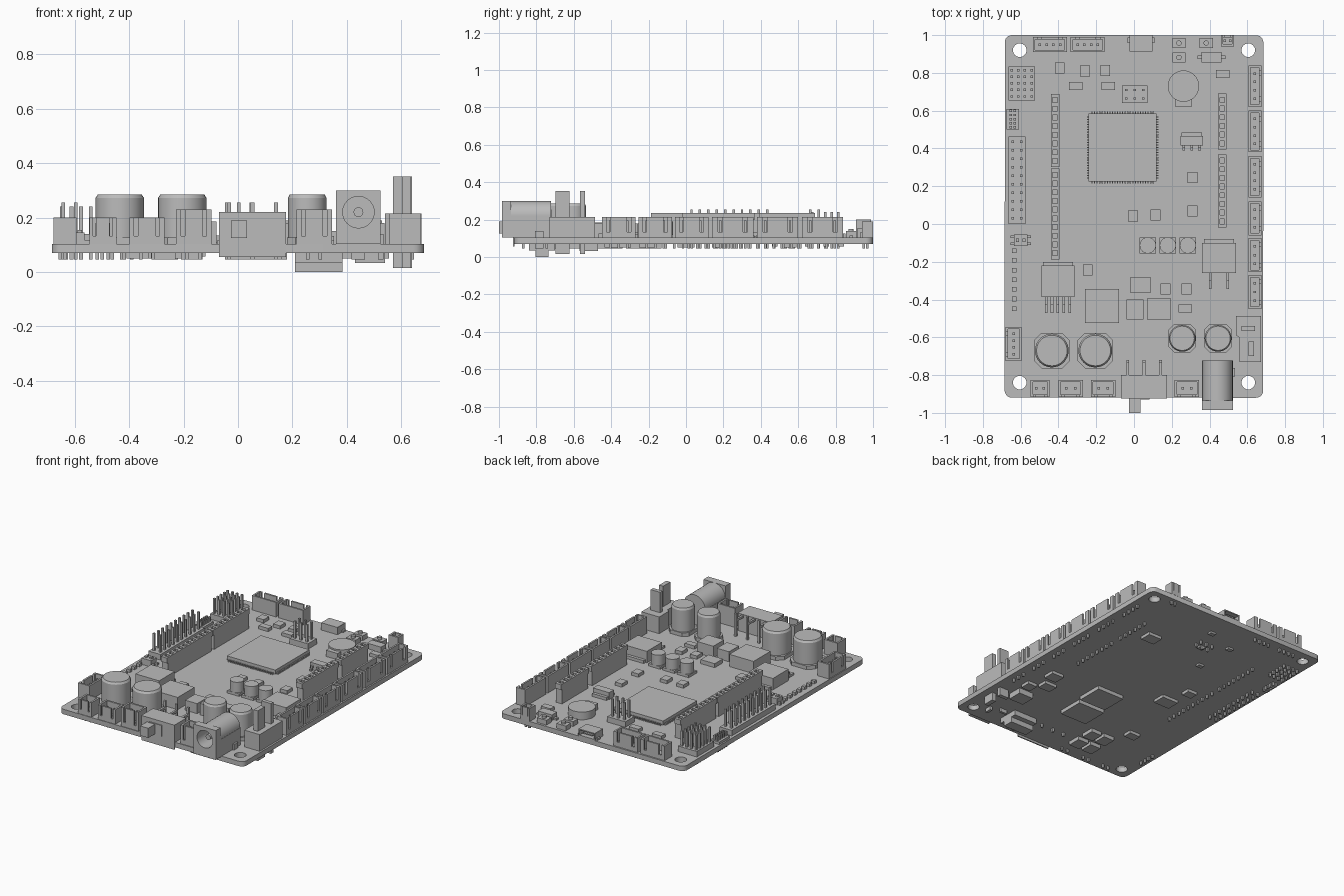
import bpy
import bmesh
import math
from mathutils import Matrix, Vector

cube = bpy.data.objects.get("Cube")
if cube:
    bpy.data.objects.remove(cube, do_unlink=True)

TOP, BOTTOM, TAIL, PITCH = 0.103, 0.07, 0.045, 0.046

grey = bpy.data.materials.new("plain grey")
grey.use_nodes = True
grey.diffuse_color = (0.5, 0.5, 0.5, 1)
grey.node_tree.nodes["Principled BSDF"].inputs["Base Color"].default_value = grey.diffuse_color
made = []


def add_object(name, mesh, location=(0, 0, 0), rotation=(0, 0, 0)):
    mesh.materials.clear()
    mesh.materials.append(grey)
    obj = bpy.data.objects.new(name, mesh)
    obj.location, obj.rotation_euler = location, rotation
    bpy.context.collection.objects.link(obj)
    made.append(obj)
    return obj


def finish(bm, name, location=(0, 0, 0), turn=0):
    mesh = bpy.data.meshes.new(name)
    bm.to_mesh(mesh)
    bm.free()
    return add_object(name, mesh, location, (0, 0, math.radians(turn)))


def box(bm, x, y, width, depth, low, high):
    matrix = Matrix.Translation((x, y, (low + high) / 2)) @ Matrix.Diagonal((width, depth, high - low, 1))
    bmesh.ops.create_cube(bm, size=1, matrix=matrix)


def cone(bm, x, y, r_low, r_high, low, high, sides=32):
    bmesh.ops.create_cone(bm, cap_ends=True, segments=sides, radius1=r_low, radius2=r_high,
                          depth=high - low, matrix=Matrix.Translation((x, y, (low + high) / 2)))


def circle(x, y, r, start=0, sweep=360, steps=32):
    return [(x + r * math.cos(math.radians(start + sweep * i / steps)),
             y + r * math.sin(math.radians(start + sweep * i / steps))) for i in range(steps)]


def plate(name, loops, thickness, location, tilt=0):
    """Extruded outline; every loop after the first is a hole."""
    curve = bpy.data.curves.new(name, 'CURVE')
    curve.dimensions, curve.fill_mode, curve.extrude = '2D', 'BOTH', thickness / 2
    for loop in loops:
        spline = curve.splines.new('POLY')
        spline.points.add(len(loop) - 1)
        spline.use_cyclic_u = True
        for point, (x, y) in zip(spline.points, loop):
            point.co = (x, y, 0, 1)
    helper = bpy.data.objects.new(name + "_outline", curve)
    bpy.context.collection.objects.link(helper)
    graph = bpy.context.evaluated_depsgraph_get()
    mesh = bpy.data.meshes.new_from_object(helper.evaluated_get(graph))
    bpy.data.objects.remove(helper, do_unlink=True)
    return add_object(name, mesh, location, (math.radians(tilt), 0, 0))


def pin_grid(bm, columns, rows, low, high, pitch=PITCH, size=0.013):
    for i in range(columns):
        for j in range(rows):
            box(bm, (i - (columns - 1) / 2) * pitch, (j - (rows - 1) / 2) * pitch, size, size, low, high)


# Circuit board with rounded corners and mounting holes
half_x, low_y, high_y, r = 0.685, -0.92, 1.0, 0.04
outline = []
for sx, y, start in ((1, high_y - r, 0), (-1, high_y - r, 90), (-1, low_y + r, 180), (1, low_y + r, 270)):
    outline += circle(sx * (half_x - r), y, r, start, 90, 6)
holes = [circle(x, y, 0.036, steps=24) for x in (-0.605, 0.605) for y in (-0.84, 0.92)]
plate("board", [outline] + holes, TOP - BOTTOM, (0, 0, (TOP + BOTTOM) / 2))


# Open shrouded connectors, slotted towards the board edge
def shroud(name, x, y, length, depth, high, pins, turn):
    bm, wall = bmesh.new(), 0.012
    box(bm, 0, 0, length, depth, TOP, TOP + 0.02)
    box(bm, 0, (wall - depth) / 2, length, wall, TOP, high)
    for side in (-1, 1):
        box(bm, side * (length - wall) / 2, 0, wall, depth, TOP, high)
        box(bm, side * length * 0.43, (depth - wall) / 2, length * 0.14, wall, TOP, high)
    box(bm, 0, (depth - wall) / 2, length * 0.5, wall, TOP, high)
    box(bm, 0, (depth - wall) / 2, length, wall, TOP, TOP + 0.03)
    pin_grid(bm, pins, 1, TAIL, high - 0.02, min(PITCH, length * 0.8 / pins))
    finish(bm, name, (x, y, 0), turn)


for y, length, pins in ((0.73, 0.22, 4), (0.49, 0.22, 4), (0.25, 0.22, 4),
                        (0.03, 0.18, 3), (-0.165, 0.18, 3), (-0.36, 0.18, 3)):
    shroud("side_connector", 0.64, y, length, 0.07, 0.215, pins, -90)
for x in (-0.445, -0.245):
    shroud("back_connector", x, 0.95, 0.18, 0.08, 0.2, 4, 0)
shroud("left_connector", -0.637, -0.635, 0.18, 0.085, 0.2, 4, 90)
shroud("back_corner_connector", 0.495, 0.97, 0.07, 0.06, 0.19, 2, 0)
for x, length, high in ((-0.497, 0.1, 0.2), (-0.335, 0.13, 0.2), (-0.163, 0.13, 0.23), (0.28, 0.13, 0.23)):
    shroud("front_connector", x, -0.87, length, 0.09, high, 2, 180)


# Pin headers
def pin_header(name, x, y, columns, rows, width, depth, base, high):
    bm = bmesh.new()
    box(bm, 0, 0, width, depth, TOP, base)
    pin_grid(bm, columns, rows, TAIL, high, min(PITCH, width / columns, depth / rows))
    finish(bm, name, (x, y, 0))


pin_header("servo_header", -0.595, 0.745, 4, 5, 0.14, 0.18, 0.14, 0.24)
pin_header("long_header", -0.62, 0.232, 2, 10, 0.09, 0.465, 0.14, 0.255)
pin_header("small_header", -0.642, 0.555, 2, 5, 0.065, 0.11, 0.12, 0.15)
pin_header("programming_header", 0.003, 0.687, 3, 2, 0.135, 0.095, 0.14, 0.255)


# Female socket strips with open cells
for x, y, cells in ((-0.418, 0.495, 8), (-0.418, 0.053, 10), (0.467, 0.542, 6), (0.467, 0.175, 8)):
    bm, length = bmesh.new(), cells * PITCH
    box(bm, 0, 0, 0.045, length, TOP, 0.2)
    for side in (-1, 1):
        box(bm, side * 0.0175, 0, 0.01, length, 0.2, 0.235)
    for i in range(cells + 1):
        box(bm, 0, (i - cells / 2) * PITCH, 0.045, 0.02, 0.2, 0.235)
    pin_grid(bm, 1, cells, TAIL, TOP)
    finish(bm, "socket_strip", (x, y, 0))

# Electrolytic capacitors on chamfered bases
for x, y, r in ((-0.435, -0.67, 0.092), (-0.205, -0.67, 0.092), (0.255, -0.605, 0.073), (0.445, -0.605, 0.073)):
    c, k = r * 1.02, r * 0.6
    corners = [(c, -k), (c, k), (k, c), (-k, c), (-c, k), (-c, -k), (-k, -c), (k, -c)]
    plate("capacitor_base", [corners], 0.025, (x, y, TOP + 0.012))
    bm = bmesh.new()
    cone(bm, 0, 0, r * 0.97, r * 0.97, TOP, 0.272)
    cone(bm, 0, 0, r * 0.97, r * 0.88, 0.272, 0.285)
    finish(bm, "capacitor_can", (x, y, 0))
for i in range(3):
    bm = bmesh.new()
    box(bm, 0, 0, 0.088, 0.085, TOP, 0.12)
    cone(bm, 0, 0, 0.043, 0.043, 0.12, 0.19)
    finish(bm, "small_capacitor", (0.073 + i * 0.106, -0.113, 0))

# Processor with a fringe of leads
bm = bmesh.new()
box(bm, 0, 0, 0.36, 0.36, TOP + 0.005, 0.135)
for i in range(25):
    along = (i - 12) * 0.0135
    box(bm, along, 0, 0.006, 0.38, TOP, TOP + 0.012)
    box(bm, 0, along, 0.38, 0.006, TOP, TOP + 0.012)
finish(bm, "processor", (-0.06, 0.405, 0))


# Power regulators: body, rear tab and bent leads
def regulator(x, y, width, depth, high, leads, reach):
    bm = bmesh.new()
    box(bm, 0, -0.01, width, depth - 0.02, TOP, high)
    box(bm, 0, depth / 2 - 0.01, width * 0.9, 0.02, TOP, TOP + 0.02)
    for lead in leads:
        box(bm, lead, -depth / 2 - reach / 4, 0.014, reach / 2, TOP + 0.015, TOP + 0.03)
        box(bm, lead, -depth / 2 - reach * 0.7, 0.014, reach * 0.6, TOP, TOP + 0.015)
    finish(bm, "regulator", (x, y, 0))


regulator(-0.403, -0.293, 0.175, 0.185, 0.18, [i * 0.031 for i in range(-2, 3)], 0.085)
regulator(0.45, -0.17, 0.178, 0.18, 0.18, (-0.047, 0.047), 0.085)
regulator(0.305, 0.45, 0.12, 0.07, 0.15, (-0.042, 0, 0.042), 0.025)

# Inductors and chips on the top
bm = bmesh.new()
for x, y, w, d, high in ((-0.17, -0.435, 0.18, 0.18, 0.185), (0.005, -0.452, 0.09, 0.105, 0.17),
                         (0.132, -0.45, 0.12, 0.115, 0.18), (0.035, -0.322, 0.105, 0.085, 0.13),
                         (0.41, 0.883, 0.105, 0.055, 0.14), (0.41, 0.883, 0.15, 0.02, 0.115)):
    box(bm, x, y, w, d, TOP, high)
finish(bm, "power_blocks")
bm = bmesh.new()
for x, y in ((0.167, -0.345), (0.278, -0.345), (-0.245, -0.243), (0.31, 0.245), (0.31, 0.07), (-0.005, 0.043),
             (0.113, 0.048), (-0.393, 0.825), (-0.26, 0.81), (-0.152, 0.813)):
    box(bm, x, y, 0.052, 0.058, TOP, 0.125)
for x, y in ((0.272, -0.447), (-0.308, 0.73), (-0.137, 0.73), (0.47, 0.795)):
    box(bm, x, y, 0.072, 0.042, TOP, 0.125)
finish(bm, "small_chips")

# Push buttons
for x, y in ((0.238, 0.958), (0.382, 0.958), (0.238, 0.882)):
    bm = bmesh.new()
    box(bm, 0, 0, 0.07, 0.052, TOP, 0.135)
    cone(bm, 0, 0, 0.014, 0.014, 0.135, 0.15, 16)
    finish(bm, "push_button", (x, y, 0))

# Round buzzer with a tab
bm = bmesh.new()
cone(bm, 0, 0, 0.083, 0.083, TOP, 0.155)
box(bm, 0, -0.08, 0.085, 0.06, TOP, 0.145)
finish(bm, "buzzer", (0.262, 0.73, 0))

# Micro data port: hollow shell with side feet
bm = bmesh.new()
box(bm, 0, 0, 0.12, 0.085, TOP, TOP + 0.008)
box(bm, 0, 0, 0.12, 0.085, 0.145, 0.152)
box(bm, 0, -0.035, 0.12, 0.015, TOP, 0.15)
box(bm, 0, 0, 0.07, 0.06, 0.122, 0.13)
for side in (-1, 1):
    box(bm, side * 0.057, 0, 0.008, 0.085, TOP, 0.15)
    box(bm, side * 0.062, 0.015, 0.02, 0.03, TOP, 0.115)
finish(bm, "data_port", (0.037, 0.957, 0))

# Tiny selector switch and a row of indicator lights
bm = bmesh.new()
box(bm, 0, 0, 0.072, 0.06, TOP, 0.145)
for i in (-1, 1):
    box(bm, i * 0.018, 0, 0.016, 0.02, 0.145, 0.155)
    box(bm, 0, i * 0.018, 0.11, 0.014, TOP, 0.118)
finish(bm, "selector_switch", (-0.6, -0.086, 0))
bm = bmesh.new()
pin_grid(bm, 1, 7, TOP, 0.122, 0.051, 0.024)
finish(bm, "indicator_lights", (-0.635, -0.295, 0))

# Power slide switch with rear pins and lever
bm = bmesh.new()
box(bm, 0.053, -0.86, 0.246, 0.12, TOP, 0.22)
box(bm, 0.053, -0.921, 0.246, 0.008, 0.055, 0.22)
box(bm, 0.033, -0.927, 0.1, 0.006, 0.12, 0.195)
box(bm, 0.004, -0.96, 0.06, 0.08, 0.125, 0.19)
for x in (-0.033, 0.053, 0.14):
    box(bm, x, -0.765, 0.014, 0.09, 0.2, 0.215)
    box(bm, x, -0.727, 0.014, 0.014, TAIL, 0.255)
finish(bm, "slide_switch")

# Barrel power jack: front flange, hollow body, base, centre pin
square = [(-0.082, -0.117), (0.082, -0.117), (0.082, 0.08), (-0.082, 0.08)]
bore = circle(0, 0, 0.058)
plate("jack_flange", [square, bore], 0.05, (0.443, -0.96, 0.22), 90)
plate("jack_barrel", [circle(0, 0, 0.08), bore], 0.2, (0.443, -0.835, 0.22), 90)
plate("jack_back", [circle(0, 0, 0.08)], 0.015, (0.443, -0.73, 0.22), 90)
plate("jack_pin", [circle(0, 0, 0.018, steps=16)], 0.22, (0.443, -0.84, 0.22), 90)
bm = bmesh.new()
box(bm, 0.443, -0.83, 0.16, 0.215, TOP, 0.162)
for side in (-1, 1):
    box(bm, 0.443 + side * 0.077, -0.83, 0.01, 0.215, 0.16, 0.22)
box(bm, 0.525, -0.785, 0.02, 0.045, TAIL, 0.14)
box(bm, 0.443, -0.745, 0.05, 0.015, TAIL, TOP)
finish(bm, "jack_base")

# Blade power plug
plug = [(0.54, -0.487), (0.672, -0.487), (0.672, -0.73), (0.558, -0.73), (0.558, -0.6), (0.54, -0.59)]
plate("plug_body", [plug], 0.112, (0, 0, 0.159))
bm = bmesh.new()
box(bm, 0.605, -0.553, 0.07, 0.026, 0.015, 0.352)
box(bm, 0.62, -0.66, 0.03, 0.075, 0.015, 0.352)
finish(bm, "plug_blades")

# Parts on the underside
bm = bmesh.new()
for x, y, w, d, low in ((0.08, -0.22, 0.2, 0.18, 0.045), (0.06, -0.43, 0.2, 0.18, 0.045),
                        (0.32, 0.55, 0.1, 0.08, 0.05), (-0.26, 0, 0.12, 0.09, 0.05),
                        (-0.31, 0.17, 0.07, 0.06, 0.05), (-0.37, -0.46, 0.08, 0.06, 0.05),
                        (0.476, -0.21, 0.09, 0.08, 0.05), (0.43, -0.33, 0.09, 0.07, 0.05),
                        (0.485, -0.52, 0.11, 0.1, 0.033), (0.52, -0.4, 0.07, 0.07, 0.05)):
    box(bm, x, y, w, d, low, BOTTOM)
for x, y in ((0, 0.65), (0.06, 0.83), (-0.15, 0.75), (-0.14, 0.475)):
    box(bm, x, y, 0.04, 0.03, 0.057, BOTTOM)
for i in range(2):
    for j in range(2):
        box(bm, -0.27 + i * 0.1, -0.74 + j * 0.13, 0.08, 0.09, 0.045, BOTTOM)
finish(bm, "underside_chips")
bm = bmesh.new()
box(bm, 0, 0, 0.175, 0.14, 0.035, BOTTOM)
box(bm, 0, 0, 0.175, 0.07, 0, 0.035)
finish(bm, "underside_block", (0.297, -0.77, 0))

# Smooth the round parts while keeping crisp edges
bpy.ops.object.select_all(action='DESELECT')
for obj in made:
    obj.select_set(True)
bpy.context.view_layer.objects.active = made[0]
bpy.ops.object.shade_smooth_by_angle(angle=math.radians(30))
